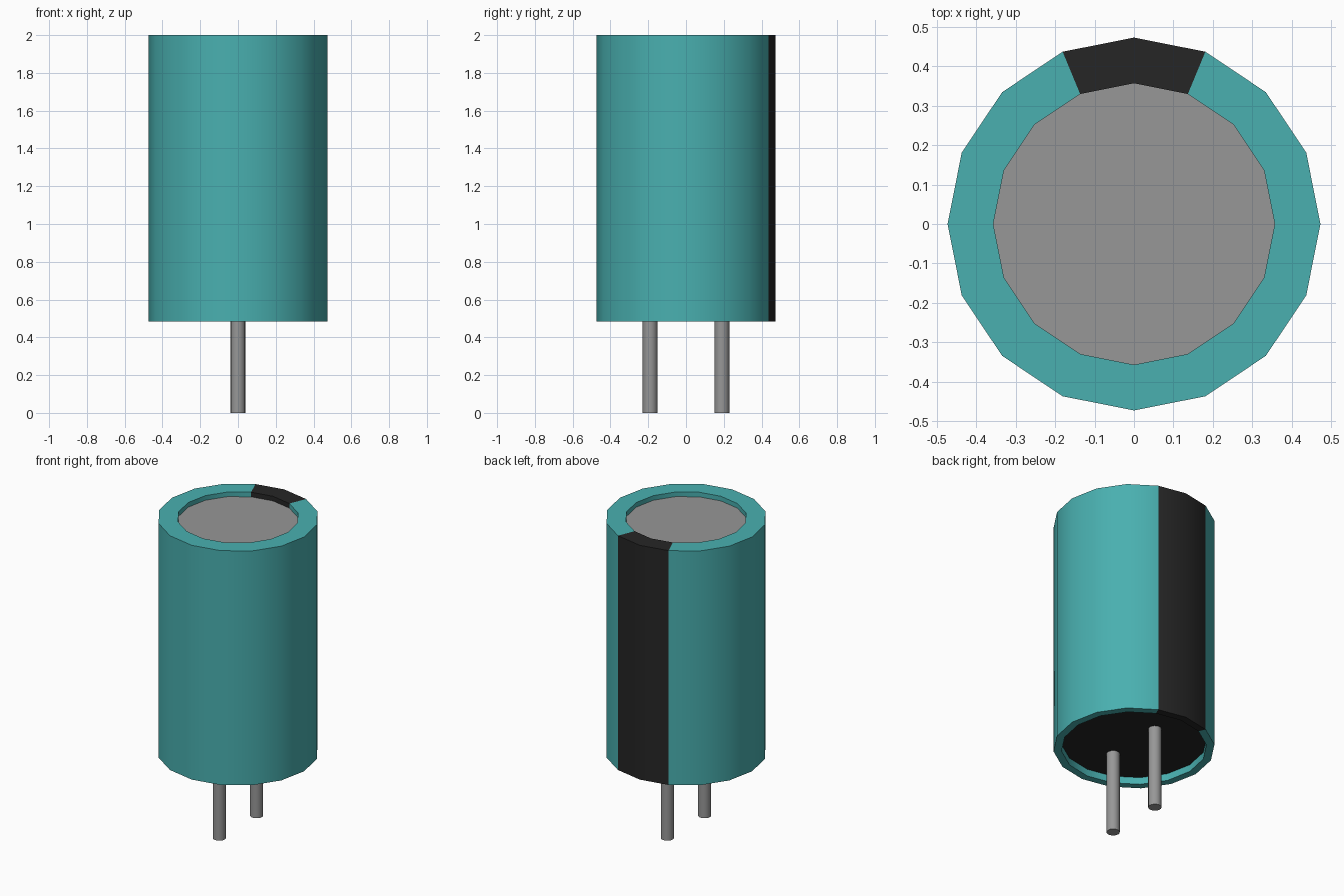
import bpy, bmesh
from math import cos, sin, pi

SIDES = 16
BASE_Z = 0.485
TOP_Z = 2.0

if "Cube" in bpy.data.objects:
    bpy.data.objects.remove(bpy.data.objects["Cube"], do_unlink=True)


def material(name, rgb):
    mat = bpy.data.materials.new(name)
    mat.use_nodes = True
    color = (*rgb, 1.0)
    mat.diffuse_color = color
    mat.node_tree.nodes["Principled BSDF"].inputs["Base Color"].default_value = color
    return mat


teal = material("teal", (0.067, 0.434, 0.434))
black = material("black", (0.019, 0.019, 0.019))
grey = material("grey", (0.31, 0.31, 0.31))


def finish(name, bm, mats):
    mesh = bpy.data.meshes.new(name)
    bm.to_mesh(mesh)
    bm.free()
    obj = bpy.data.objects.new(name, mesh)
    bpy.context.collection.objects.link(obj)
    for mat in mats:
        mesh.materials.append(mat)
    bpy.ops.object.select_all(action="DESELECT")
    obj.select_set(True)
    bpy.context.view_layer.objects.active = obj
    bpy.ops.object.shade_smooth_by_angle(angle=pi / 6)
    return obj


def ring(bm, radius, z):
    return [bm.verts.new((radius * cos(2 * pi * i / SIDES),
                          radius * sin(2 * pi * i / SIDES), z))
            for i in range(SIDES)]


# Sleeve: lathed shell with a polarity stripe on the two rear segments
profile = [(0.426, BASE_Z + 0.045), (0.426, BASE_Z), (0.473, BASE_Z),
           (0.473, TOP_Z), (0.357, TOP_Z), (0.357, TOP_Z - 0.03)]
bm = bmesh.new()
rings = [ring(bm, r, z) for r, z in profile]
stripe = (SIDES // 4 - 1, SIDES // 4)
for low, high in zip(rings, rings[1:]):
    for i in range(SIDES):
        j = (i + 1) % SIDES
        face = bm.faces.new((low[i], low[j], high[j], high[i]))
        face.material_index = int(i in stripe)
finish("sleeve", bm, [teal, black])

# Recessed discs closing the top and the bottom
bm = bmesh.new()
bm.faces.new(ring(bm, *profile[-1]))
finish("top_cap", bm, [grey])

bm = bmesh.new()
bm.faces.new(reversed(ring(bm, *profile[0])))
finish("bottom_seal", bm, [black])

# Two wire leads
for name, y in (("front_lead", -0.19), ("back_lead", 0.19)):
    bm = bmesh.new()
    bottom = ring(bm, 0.039, 0)
    top = ring(bm, 0.039, profile[0][1])
    bm.faces.new(reversed(bottom))
    for i in range(SIDES):
        j = (i + 1) % SIDES
        bm.faces.new((bottom[i], bottom[j], top[j], top[i]))
    finish(name, bm, [grey]).location.y = y
